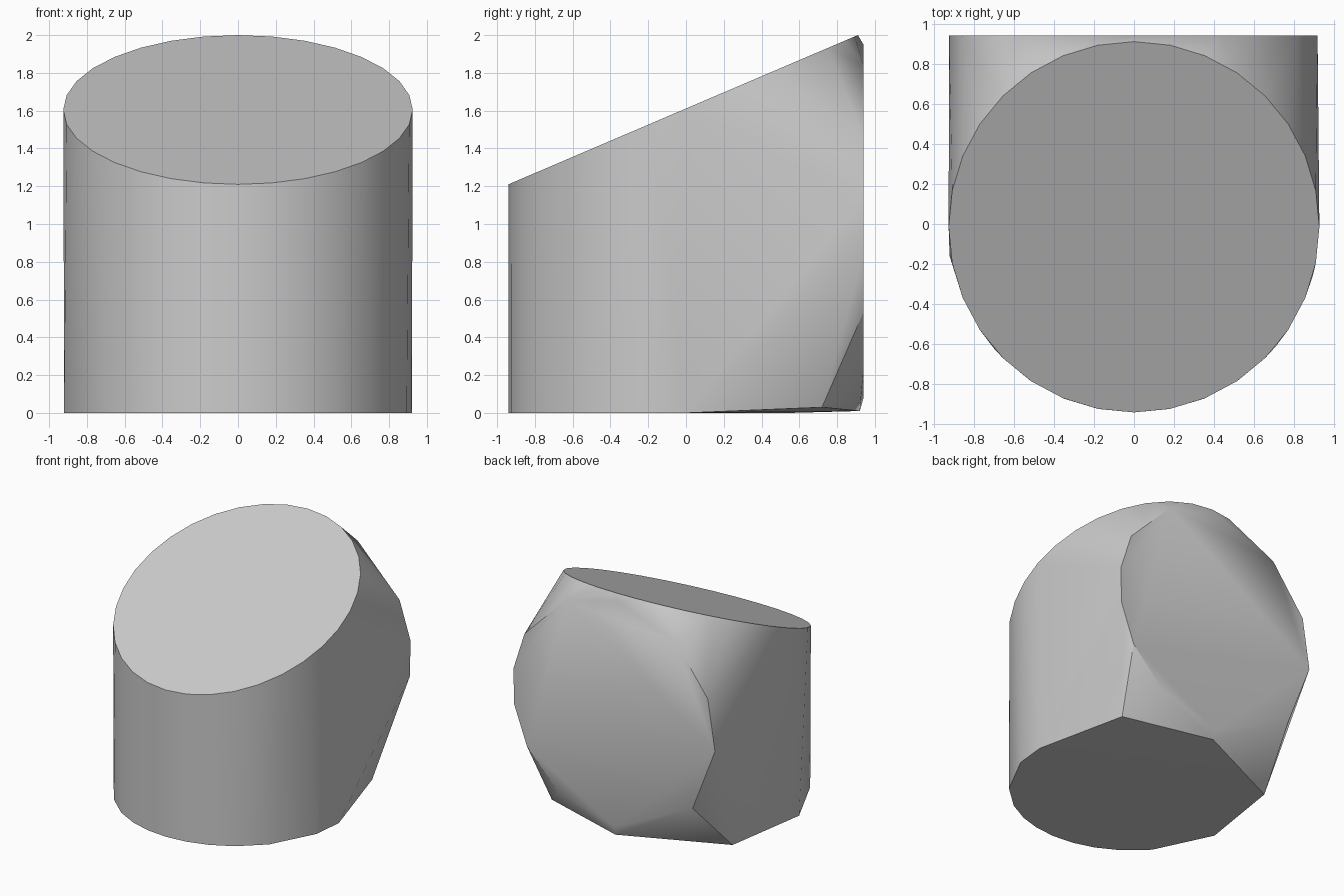
import bpy
import bmesh
import math

cube = bpy.data.objects.get("Cube")
if cube:
    bpy.data.objects.remove(cube, do_unlink=True)

# Single plain grey
grey = bpy.data.materials.new("plain_grey")
grey.use_nodes = True
colour = (0.6, 0.6, 0.6, 1)
grey.diffuse_color = colour
grey.node_tree.nodes["Principled BSDF"].inputs["Base Color"].default_value = colour

R = 0.925


def circle(angles):
    return [(math.cos(math.radians(a)), math.sin(math.radians(a))) for a in angles]


points = []

# Sloping top disc: a circle in plan, rising to the back
for c, s in circle([i * 360 / 32 for i in range(32)]):
    points.append((R * c, R * s - 0.015, 1.605 + 0.395 * s))

# Upright back disc, with uneven corners
for c, s in circle([-90, -57, -31, -10, 8, 28, 62, 92, 128, 158, 184, 219]):
    points.append((R * c, 0.94, 1.015 + (R + 0.01) * s))

# Base: a round front and a few wide corners at the back
for c, s in circle([221, 236, 248, 259, 270, 281, 292, 304, 320, 345]):
    points.append((R * c, R * s - 0.015, 0))
points += [(0.92, 0, 0), (0.72, 0.72, 0.03), (0, 0.92, 0.01),
           (-0.81, 0.55, 0), (-0.92, -0.16, 0)]

# Wrap the three outlines in one convex skin
bm = bmesh.new()
for p in points:
    bm.verts.new(p)
hull = bmesh.ops.convex_hull(bm, input=bm.verts)
loose = [v for v in bm.verts if not v.link_faces]
bmesh.ops.delete(bm, geom=loose, context="VERTS")
bmesh.ops.dissolve_limit(bm, angle_limit=math.radians(0.5),
                         verts=bm.verts, edges=bm.edges)
bmesh.ops.recalc_face_normals(bm, faces=bm.faces)

mesh = bpy.data.meshes.new("wrapped_disc_body")
bm.to_mesh(mesh)
bm.free()
mesh.materials.append(grey)
body = bpy.data.objects.new("wrapped_disc_body", mesh)
bpy.context.collection.objects.link(body)

# Soft sides with crisp disc rims
bpy.ops.object.select_all(action="DESELECT")
body.select_set(True)
bpy.context.view_layer.objects.active = body
bpy.ops.object.shade_smooth_by_angle(angle=math.radians(30))
